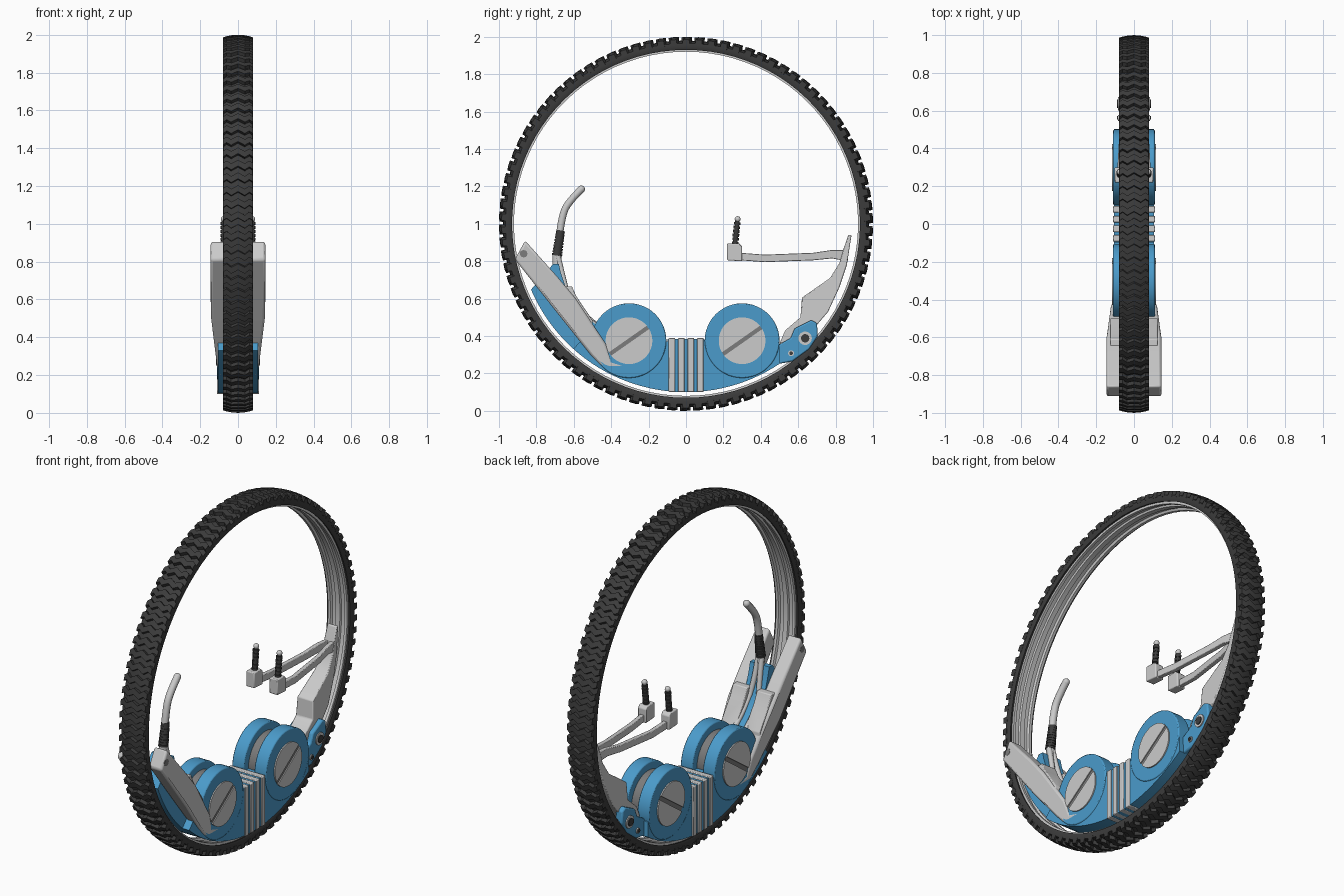
import bpy, bmesh, math
from mathutils import Vector

if "Cube" in bpy.data.objects:
    bpy.data.objects.remove(bpy.data.objects["Cube"])


def material(name, rgb):
    m = bpy.data.materials.new(name)
    m.diffuse_color = (*rgb, 1)
    m.use_nodes = True
    m.node_tree.nodes["Principled BSDF"].inputs["Base Color"].default_value = m.diffuse_color
    return m


BLUE = material("blue_paint", (0.07, 0.33, 0.6))
DARK = material("rubber", (0.045, 0.045, 0.045))
SHADE = material("dark_grey", (0.2, 0.2, 0.2))


def finish(name, bm, mat=None, mirror=False, bevel=0.0):
    bmesh.ops.recalc_face_normals(bm, faces=bm.faces)
    me = bpy.data.meshes.new(name)
    bm.to_mesh(me)
    bm.free()
    ob = bpy.data.objects.new(name, me)
    bpy.context.collection.objects.link(ob)
    if mat:
        me.materials.append(mat)
    if bevel:
        b = ob.modifiers.new("bevel", "BEVEL")
        b.width, b.segments, b.limit_method = bevel, 2, "ANGLE"
    if mirror:
        ob.modifiers.new("mirror", "MIRROR")
    bpy.context.view_layer.objects.active = ob
    bpy.ops.object.select_all(action="DESELECT")
    ob.select_set(True)
    bpy.ops.object.shade_smooth_by_angle(angle=math.radians(35))
    return ob


def prism(name, pts, x0, x1, mat=None, mirror=False, bevel=0.0, shape=None):
    """Side profile of (y, z) points extruded from x0 to x1."""
    bm = bmesh.new()
    a, b = ([bm.verts.new((x, y, z)) for y, z in pts] for x in (x0, x1))
    bm.faces.new(a)
    bm.faces.new(b)
    n = len(pts)
    for i in range(n):
        j = (i + 1) % n
        bm.faces.new((a[i], a[j], b[j], b[i]))
    if shape:
        for v in bm.verts:
            v.co.x = shape(v.co)
    return finish(name, bm, mat, mirror, bevel)


def ring(profile, name, mat=None, seg=90):
    """Closed (x, radius) profile revolved round the wheel axle."""
    bm = bmesh.new()
    loops = []
    for i in range(seg):
        t = 2 * math.pi * i / seg
        loops.append([bm.verts.new((x, r * math.sin(t), 1 + r * math.cos(t))) for x, r in profile])
    n = len(profile)
    for i in range(seg):
        p, q = loops[i], loops[(i + 1) % seg]
        for k in range(n):
            m = (k + 1) % n
            bm.faces.new((p[k], p[m], q[m], q[k]))
    return finish(name, bm, mat)


def rod(bm, p, q, r1, r2=None, seg=16):
    p, q = Vector(p), Vector(q)
    rot = (q - p).to_track_quat("Z", "Y").to_matrix().to_4x4()
    rot.translation = (p + q) / 2
    bmesh.ops.create_cone(bm, cap_ends=True, segments=seg, radius1=r1,
                          radius2=r1 if r2 is None else r2, depth=(q - p).length, matrix=rot)


def tube(name, pts, radius, mirror=False):
    cu = bpy.data.curves.new(name, "CURVE")
    cu.dimensions, cu.bevel_depth, cu.bevel_resolution = "3D", radius, 3
    cu.use_fill_caps = True
    s = cu.splines.new("NURBS")
    s.points.add(len(pts) - 1)
    for c, p in zip(s.points, pts):
        c.co = (*p, 1)
    s.use_endpoint_u, s.order_u = True, 3
    ob = bpy.data.objects.new(name, cu)
    bpy.context.collection.objects.link(ob)
    bpy.ops.object.select_all(action="DESELECT")
    bpy.context.view_layer.objects.active = ob
    ob.select_set(True)
    bpy.ops.object.convert(target="MESH")
    if mirror:
        bpy.context.object.modifiers.new("mirror", "MIRROR")


def arc(cy, cz, r, a0, a1, n):
    """Points on a circle, angle in degrees from +y towards +z."""
    ts = [math.radians(a0 + (a1 - a0) * i / n) for i in range(n + 1)]
    return [(cy + r * math.cos(t), cz + r * math.sin(t)) for t in ts]


# tyre carcass, grey rim and inner rails
ring([(-.074, .93), (-.08, .945), (-.078, .965), (-.045, .976), (0, .98), (.045, .976),
      (.078, .965), (.08, .945), (.074, .93), (.055, .935), (-.055, .935)], "tyre", DARK)
ring([(-.062, .94), (-.062, .92), (-.046, .92), (-.04, .932), (-.018, .932), (-.014, .922),
      (.014, .922), (.018, .932), (.04, .932), (.046, .92), (.062, .92), (.062, .94)], "rim")

# zigzag tread bars
bm = bmesh.new()
zig = [(-.08, .0), (-.06, .012), (-.036, -.006), (0, .014), (.036, -.006), (.06, .012), (.08, .0)]
for i in range(90):
    t0 = 2 * math.pi * i / 90
    secs = []
    for x, d in zig:
        top = 1.0 - .014 * (x / .08) ** 2
        secs.append([bm.verts.new((x, r * math.sin(t0 + d + o), 1 + r * math.cos(t0 + d + o)))
                     for r, o in ((.955, -.02), (top, -.017), (top, .017), (.955, .02))])
    for p, q in zip(secs, secs[1:]):
        for k in range(4):
            bm.faces.new((p[k], p[(k + 1) % 4], q[(k + 1) % 4], q[k]))
    bm.faces.new(secs[0])
    bm.faces.new(secs[-1])
finish("tyre_tread", bm, DARK)

# lower hull and narrow front fin
prism("hull", arc(0, 1, .9, 228, 304, 28) + [(.5, .34), (.44, .37), (.1, .37), (.1, .385),
      (-.1, .385), (-.1, .37), (-.45, .37), (-.52, .42)], -.106, .106, BLUE)
prism("front_fin", arc(0, 1, .9, 203, 238, 14) + [(-.42, .36), (-.48, .46), (-.56, .52),
      (-.63, .62), (-.67, .74), (-.68, .785), (-.71, .785), (-.75, .74)], -.062, .062, BLUE)

# grey ribs wrapped round the middle of the hull
for i in range(4):
    y = -.076 + i * .051
    prism(f"hull_rib_{i + 1}", [(y - .017, .1), (y + .017, .1), (y + .017, .39), (y - .017, .39)],
          -.112, .112, None, bevel=.004)

# paired drums with slotted caps and an inner core
for side, y in (("front", -.305), ("rear", .3)):
    prism(side + "_drum", arc(y, .375, .2, 0, 352.5, 47), .034, .11, BLUE, True, .006)
    prism(side + "_drum_core", arc(y, .375, .155, 0, 350, 35), -.04, .04, SHADE)
    prism(side + "_cap_slot", arc(y, .375, .124, 0, 350, 35), .1, .1115, SHADE, True)
    for k, a in enumerate((35, 215)):
        prism(f"{side}_cap_half_{k + 1}", arc(y, .375, .125, a + 5, a + 175, 20), .1, .117, None, True)

# front fairings either side of the wheel, tapering to the hull
fairing = [(-.86, .91), (-.69, .72), (-.59, .6), (-.43, .36), (-.4, .265), (-.33, .25),
           (-.33, .22), (-.42, .2), (-.51, .3), (-.67, .5), (-.915, .81)]


def taper(c):
    w = .145 - .04 * max(0, min(1, (.52 - c.z) / .32))
    return w if c.x > .1 else .06 + .02 * (c.z < .3)


prism("front_fairing", fairing, .06, .145, None, True, .012, taper)
prism("fairing_tip_slot", arc(-.868, .84, .02, 0, 330, 11), .13, .1465, SHADE, True)

# foot rests on the fairings
prism("foot_rest", [(-.66, .665), (-.61, .665), (-.585, .61), (-.5, .485), (-.5, .46),
                    (-.46, .4), (-.6, .56)], .03, .125, None, True, .006)
prism("foot_rest_strut", [(-.56, .53), (-.52, .5), (-.47, .465), (-.45, .4), (-.5, .42)],
      .03, .06, None, True)

# front handle: fork, ribbed grip and bent tube
tube("handle_fork", [(.012, -.685, .83), (.014, -.66, .72), (.035, -.62, .57), (.035, -.48, .46)],
     .015, True)
bm = bmesh.new()
a, b = Vector((0, -.69, .83)), Vector((0, -.67, .965))
for i in range(9):
    p, q = a.lerp(b, i / 9), a.lerp(b, (i + 1) / 9)
    m = p.lerp(q, .65)
    rod(bm, p, m, .028 - .0006 * i)
    rod(bm, m, q, .022)
finish("handle_grip", bm, DARK)
bm = bmesh.new()
rod(bm, (0, -.69, .77), (0, -.69, .835), .024)
finish("handle_collar", bm)
tube("handle_tube", [(0, -.675, .95), (0, -.662, 1.05), (0, -.625, 1.12), (0, -.56, 1.185)], .02)
bm = bmesh.new()
bmesh.ops.create_uvsphere(bm, u_segments=16, v_segments=10, radius=.02)
bmesh.ops.translate(bm, verts=bm.verts, vec=(0, -.56, 1.185))
finish("handle_end", bm)

# rear column following the rim
prism("rear_column", [(.885, .94), (.868, .94), (.84, .86), (.82, .79), (.77, .71), (.62, .605),
                      (.612, .5), (.53, .43), (.5, .36), (.62, .38), (.7, .46), (.76, .53),
                      (.82, .66), (.86, .78)],
      -.05, .05, None, bevel=.005,
      shape=lambda c: math.copysign(.055 - .025 * max(0, min(1, (c.z - .55) / .35)), c.x))

# rear blue bracket with bolts
prism("rear_bracket", [(.49, .25), (.57, .265), (.66, .33), (.705, .4), (.7, .47), (.67, .485),
                       (.58, .44), (.56, .39), (.49, .35)], .035, .08, BLUE, True, .008)
for n, y, z, r in (("large", .637, .388, .036), ("small", .562, .308, .016)):
    prism(n + "_bolt_ring", arc(y, z, r, 0, 345, 23), .07, .086, None, True)
    prism(n + "_bolt", arc(y, z, r * .62, 0, 345, 23), .07, .091, DARK, True)

# control arms spreading forward from the column
bm = bmesh.new()
rows = [(.865, .86, .80, .015), (.78, .86, .815, .028), (.68, .845, .805, .042),
        (.42, .835, .795, .068), (.29, .845, .805, .075)]
secs = [[bm.verts.new(c) for c in ((x - .013, y, zt), (x + .013, y, zt), (x + .013, y, zb),
                                  (x - .013, y, zb))] for y, zt, zb, x in rows]
for p, q in zip(secs, secs[1:]):
    for k in range(4):
        bm.faces.new((p[k], p[(k + 1) % 4], q[(k + 1) % 4], q[k]))
bm.faces.new(secs[0])
bm.faces.new(secs[-1])
finish("control_arm", bm, None, True, .003)
prism("control_box", [(.22, .805), (.3, .8), (.3, .88), (.285, .895), (.22, .895)],
      .048, .102, None, True, .005)

# control levers
bm = bmesh.new()
a, b = Vector((.075, .262, .89)), Vector((.075, .275, 1.015))
for i in range(6):
    p, q = a.lerp(b, i / 6), a.lerp(b, (i + 1) / 6)
    rod(bm, p, p.lerp(q, .7), .017, .018, 12)
    rod(bm, p.lerp(q, .7), q, .012, None, 12)
finish("control_lever", bm, DARK, True)
bm = bmesh.new()
bmesh.ops.create_uvsphere(bm, u_segments=14, v_segments=8, radius=.016)
bmesh.ops.translate(bm, verts=bm.verts, vec=(.075, .276, 1.025))
finish("lever_knob", bm, None, True)
